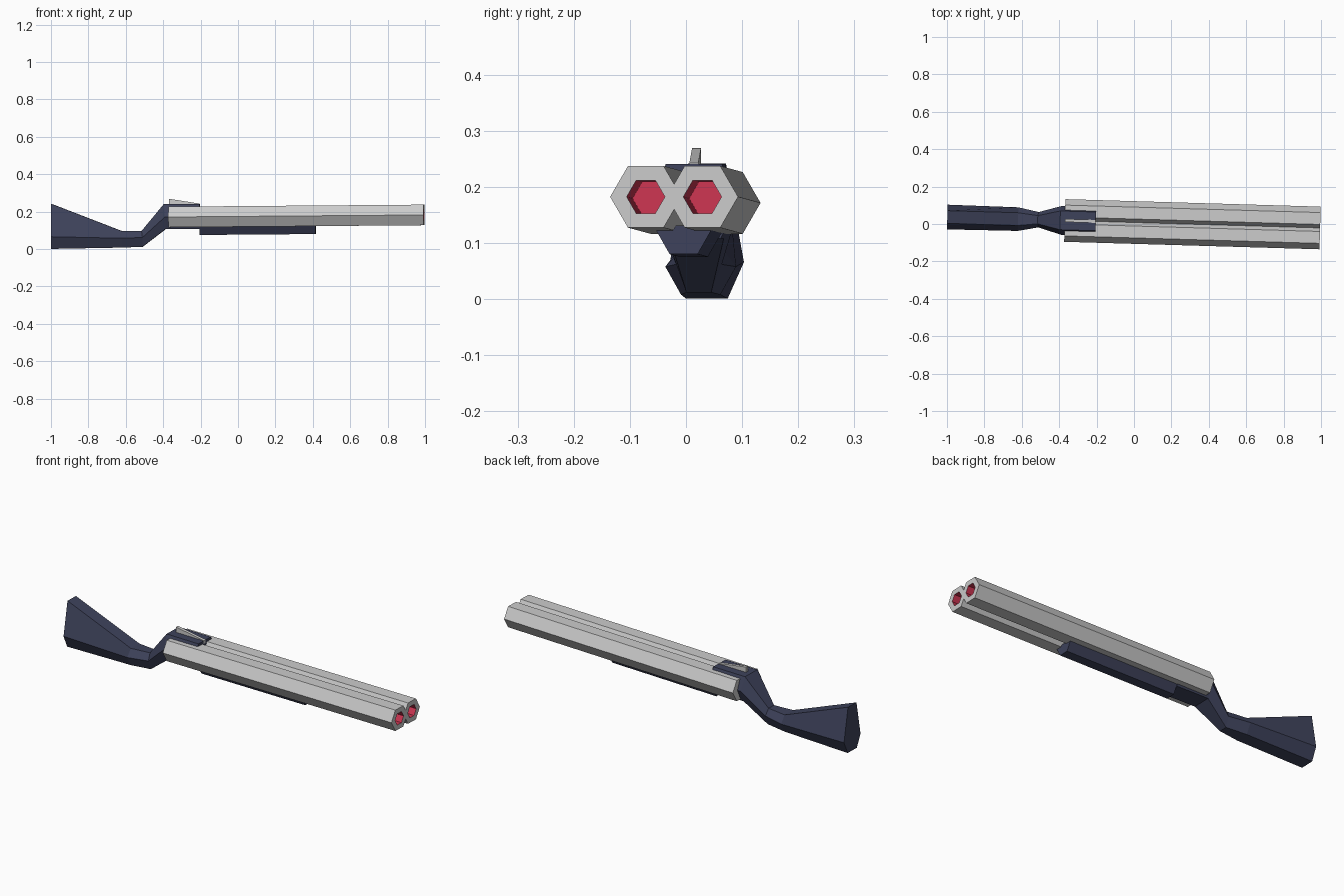
import bpy, bmesh, math

if "Cube" in bpy.data.objects:
    bpy.data.objects.remove(bpy.data.objects["Cube"])

YAW, PITCH, Y0 = 0.0293, 0.008, 0.008   # the whole model sits slightly turned


def mat(name, col):
    m = bpy.data.materials.new(name)
    m.diffuse_color = (*col, 1)
    m.use_nodes = True
    m.node_tree.nodes["Principled BSDF"].inputs["Base Color"].default_value = m.diffuse_color
    return m


STEEL = mat("light_steel", (0.60, 0.60, 0.60))
NAVY = mat("dark_navy", (0.048, 0.055, 0.105))
RED = mat("bore_red", (0.62, 0.036, 0.085))


def place(x, y, z, pitch):
    return (x + YAW * y, y - YAW * x + Y0, z + (PITCH * x if pitch else 0))


def loft(name, rings, mats, pitch=False, red_from=None):
    """Skin a list of equal-length rings of (x, y, z) and cap both ends."""
    bm = bmesh.new()
    vs = [[bm.verts.new(place(*p, pitch)) for p in r] for r in rings]
    n = len(rings[0])
    bm.faces.new(vs[0])
    for i in range(len(vs) - 1):
        for k in range(n):
            j = (k + 1) % n
            f = bm.faces.new((vs[i][k], vs[i][j], vs[i + 1][j], vs[i + 1][k]))
            if red_from is not None and i >= red_from:
                f.material_index = 1
    end = bm.faces.new(vs[-1])
    if red_from is not None:
        end.material_index = 1
    bmesh.ops.recalc_face_normals(bm, faces=bm.faces)
    me = bpy.data.meshes.new(name)
    bm.to_mesh(me)
    bm.free()
    for m in mats:
        me.materials.append(m)
    ob = bpy.data.objects.new(name, me)
    bpy.context.collection.objects.link(ob)
    return ob


def hex_ring(x, r, yc):
    return [(x, yc + r * math.cos(k * math.pi / 3), 0.1745 + r * math.sin(k * math.pi / 3))
            for k in range(6)]


# twin hexagonal barrels with recessed red bores
for name, yc in (("barrel_right", -0.0505), ("barrel_left", 0.0505)):
    loft(name, [hex_ring(-0.37, 0.0635, yc), hex_ring(0.995, 0.0635, yc),
                hex_ring(0.995, 0.034, yc), hex_ring(0.64, 0.034, yc)],
         [STEEL, RED], pitch=True, red_from=2)


# stock, grip and receiver: six-sided sections (x, z, half width) at bottom, middle, top
def section(b, m, t):
    right = [(x, -w, z) for x, z, w in (b, m, t)]
    left = [(x, w, z) for x, z, w in (t, m, b)]
    return right + left


loft("stock_and_receiver", [
    section((-0.998, 0.001, 0.037), (-0.998, 0.066, 0.066), (-0.998, 0.242, 0.034)),
    section((-0.62, 0.008, 0.035), (-0.62, 0.058, 0.063), (-0.62, 0.096, 0.034)),
    section((-0.51, 0.012, 0.022), (-0.51, 0.062, 0.041), (-0.515, 0.097, 0.022)),
    section((-0.385, 0.108, 0.048), (-0.388, 0.172, 0.077), (-0.395, 0.241, 0.050)),
    section((-0.36, 0.108, 0.048), (-0.36, 0.172, 0.077), (-0.36, 0.241, 0.050)),
    section((-0.205, 0.108, 0.048), (-0.205, 0.172, 0.077), (-0.205, 0.241, 0.050)),
], [NAVY])

# fore-end under the barrels
loft("fore_end", [[(x, -0.025, 0.077), (x, 0.025, 0.077), (x, 0.054, 0.128), (x, -0.054, 0.128)]
                  for x in (-0.205, 0.415)], [NAVY], pitch=True)

# wedge-shaped lever on top of the receiver
loft("top_lever", [[(-0.37, y, 0.225), (-0.37, y, 0.269), (-0.205, y, 0.243), (-0.205, y, 0.225)]
                   for y in (-0.008, 0.008)], [STEEL])
